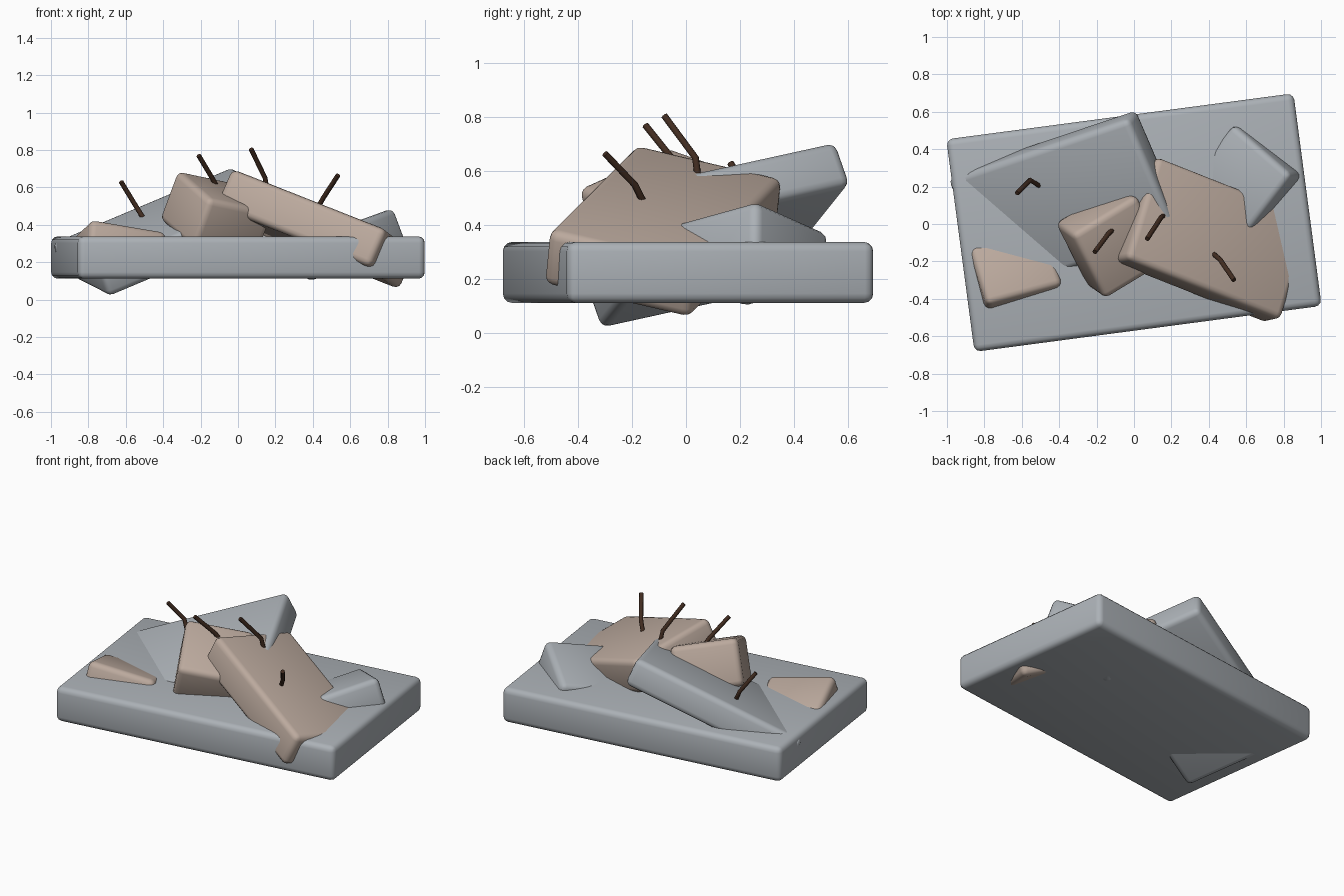
import bpy
import bmesh
import math
from mathutils import Vector

cube = bpy.data.objects.get("Cube")
if cube:
    bpy.data.objects.remove(cube, do_unlink=True)


def material(name, rgb):
    mat = bpy.data.materials.new(name)
    mat.use_nodes = True
    mat.diffuse_color = (*rgb, 1)
    mat.node_tree.nodes["Principled BSDF"].inputs["Base Color"].default_value = (*rgb, 1)
    return mat


grey = material("grey concrete", (0.41, 0.44, 0.47))
tan = material("tan concrete", (0.50, 0.40, 0.34))
rust = material("dark rusty steel", (0.055, 0.026, 0.015))


def slab(name, mat, corner, along, across, thick, bevel=0.035, grow=0.01):
    """Rounded box from its top corner, two top edges and a thickness below them."""
    corner, along, across = Vector(corner), Vector(along), Vector(across)
    u = along.normalized()
    v = (across - u * across.dot(u)).normalized()
    down = u.cross(v)
    if down.z > 0:
        down.negate()
    # Grow a little so the rounded corners still reach the measured outline
    size = (along.length + 2 * grow, across.length + 2 * grow, thick + 2 * grow)
    start = corner - (u + v + down) * grow
    bm = bmesh.new()
    bmesh.ops.create_cube(bm, size=1)
    for vert in bm.verts:
        a, b, c = [(k + 0.5) * s for k, s in zip(vert.co, size)]
        vert.co = start + u * a + v * b + down * c
    bmesh.ops.recalc_face_normals(bm, faces=bm.faces)
    mesh = bpy.data.meshes.new(name)
    bm.to_mesh(mesh)
    bm.free()
    mesh.materials.append(mat)
    obj = bpy.data.objects.new(name, mesh)
    bpy.context.collection.objects.link(obj)
    mod = obj.modifiers.new("rounded edges", 'BEVEL')
    mod.width = bevel
    mod.segments = 3
    select(obj)
    bpy.ops.object.modifier_apply(modifier=mod.name)
    bpy.ops.object.shade_smooth_by_angle(angle=math.radians(35))
    return obj


def select(obj):
    bpy.ops.object.select_all(action='DESELECT')
    obj.select_set(True)
    bpy.context.view_layer.objects.active = obj


def bar(name, points):
    """Bent steel rod running from its free tip into the concrete."""
    points = [Vector(p) for p in points]
    points.append(points[-1] + (points[-1] - points[-2]).normalized() * 0.05)
    curve = bpy.data.curves.new(name, 'CURVE')
    curve.dimensions = '3D'
    curve.bevel_depth = 0.013
    curve.bevel_resolution = 2
    curve.use_fill_caps = True
    spline = curve.splines.new('POLY')
    spline.points.add(len(points) - 1)
    for target, p in zip(spline.points, points):
        target.co = (*p, 1)
    curve.materials.append(rust)
    obj = bpy.data.objects.new(name, curve)
    bpy.context.collection.objects.link(obj)
    select(obj)
    bpy.ops.object.convert(target='MESH')
    bpy.ops.object.shade_smooth_by_angle(angle=math.radians(50))


# Flat slab underneath, turned slightly
slab("base_slab", grey, (-1.0, 0.45, 0.335), (1.85, 0.245, 0), (0.15, -1.13, 0), 0.22, grow=0.003)

# Tilted grey slabs
slab("large_grey_slab", grey, (-0.035, 0.55, 0.70), (-0.95, -0.32, -0.40), (0.23, -0.60, -0.14), 0.16)
slab("small_grey_slab", grey, (0.83, 0.26, 0.48), (-0.30, 0.26, -0.115), (-0.26, -0.27, -0.095), 0.19)

# Tilted tan slabs
slab("large_tan_slab", tan, (-0.03, -0.18, 0.69), (0.81, -0.32, -0.32), (0.18, 0.52, -0.13), 0.20)
slab("middle_tan_slab", tan, (-0.32, -0.06, 0.68), (0.33, 0.20, -0.07), (0.17, -0.33, -0.15), 0.27)
slab("small_tan_slab", tan, (-0.78, -0.42, 0.42), (-0.09, 0.29, -0.085), (0.36, 0.17, -0.085), 0.16)

# Bent reinforcing bars
bar("left_bar", [(-0.625, 0.165, 0.63), (-0.555, 0.235, 0.515), (-0.515, 0.21, 0.45)])
bar("middle_bar", [(-0.21, -0.15, 0.77), (-0.135, -0.05, 0.645), (-0.12, -0.035, 0.615)])
bar("ridge_bar", [(0.07, -0.08, 0.805), (0.145, 0.035, 0.65), (0.155, 0.043, 0.59)])
bar("right_bar", [(0.535, -0.30, 0.665), (0.46, -0.19, 0.55), (0.425, -0.16, 0.49)])
